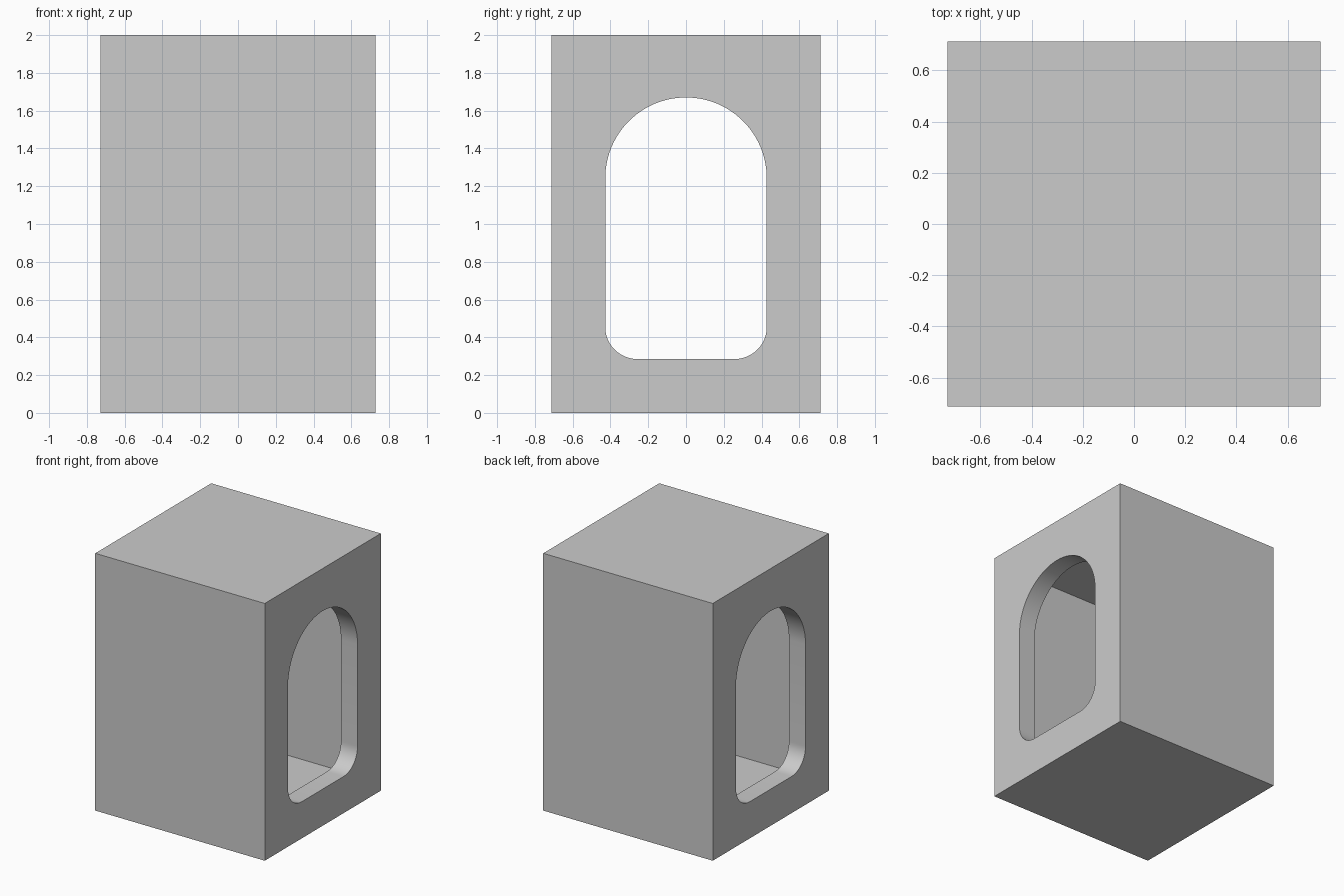
import bpy, bmesh
from math import pi, sin, cos

if "Cube" in bpy.data.objects:
    bpy.data.objects.remove(bpy.data.objects["Cube"])

W, D, H, T = 1.458, 1.425, 2.0, 0.1425   # outer size and wall thickness


def make_object(name, bm):
    bmesh.ops.recalc_face_normals(bm, faces=bm.faces[:])
    mesh = bpy.data.meshes.new(name)
    bm.to_mesh(mesh)
    bm.free()
    obj = bpy.data.objects.new(name, mesh)
    bpy.context.collection.objects.link(obj)
    return obj


def box(name, sx, sy, sz):
    bm = bmesh.new()
    bmesh.ops.create_cube(bm, size=1)
    for v in bm.verts:
        v.co = (v.co.x * sx, v.co.y * sy, v.co.z * sz + H / 2)
    return make_object(name, bm)


def arc(cy, cz, r, start, end, steps):
    angles = [start + (end - start) * i / steps for i in range(steps + 1)]
    return [(cy + r * cos(a), cz + r * sin(a)) for a in angles]


# Hollow box with even walls
shell = box("hollow_box", W, D, H)
cavity = box("cavity_cutter", W - 2 * T, D - 2 * T, H - 2 * T)

# Arched opening with rounded lower corners, running through both sides
half, bottom, top, r = 0.4275, 0.285, 1.67, 0.17
profile = (arc(0, top - half, half, 0, pi, 48)
           + arc(-half + r, bottom + r, r, pi, 1.5 * pi, 12)
           + arc(half - r, bottom + r, r, 1.5 * pi, 2 * pi, 12))
bm = bmesh.new()
face = bm.faces.new([bm.verts.new((-W, y, z)) for y, z in profile])
ext = bmesh.ops.extrude_face_region(bm, geom=[face], use_keep_orig=True)
moved = [g for g in ext["geom"] if isinstance(g, bmesh.types.BMVert)]
bmesh.ops.translate(bm, verts=moved, vec=(2 * W, 0, 0))
opening = make_object("opening_cutter", bm)

# Cut the cavity, then the openings
bpy.context.view_layer.objects.active = shell
shell.select_set(True)
for cutter in (cavity, opening):
    cutter.hide_render = True
    mod = shell.modifiers.new(cutter.name, 'BOOLEAN')
    mod.operation = 'DIFFERENCE'
    mod.solver = 'EXACT'
    mod.object = cutter
    bpy.ops.object.modifier_apply(modifier=mod.name)
    bpy.data.objects.remove(cutter)

bpy.ops.object.shade_smooth_by_angle(angle=pi / 6)
